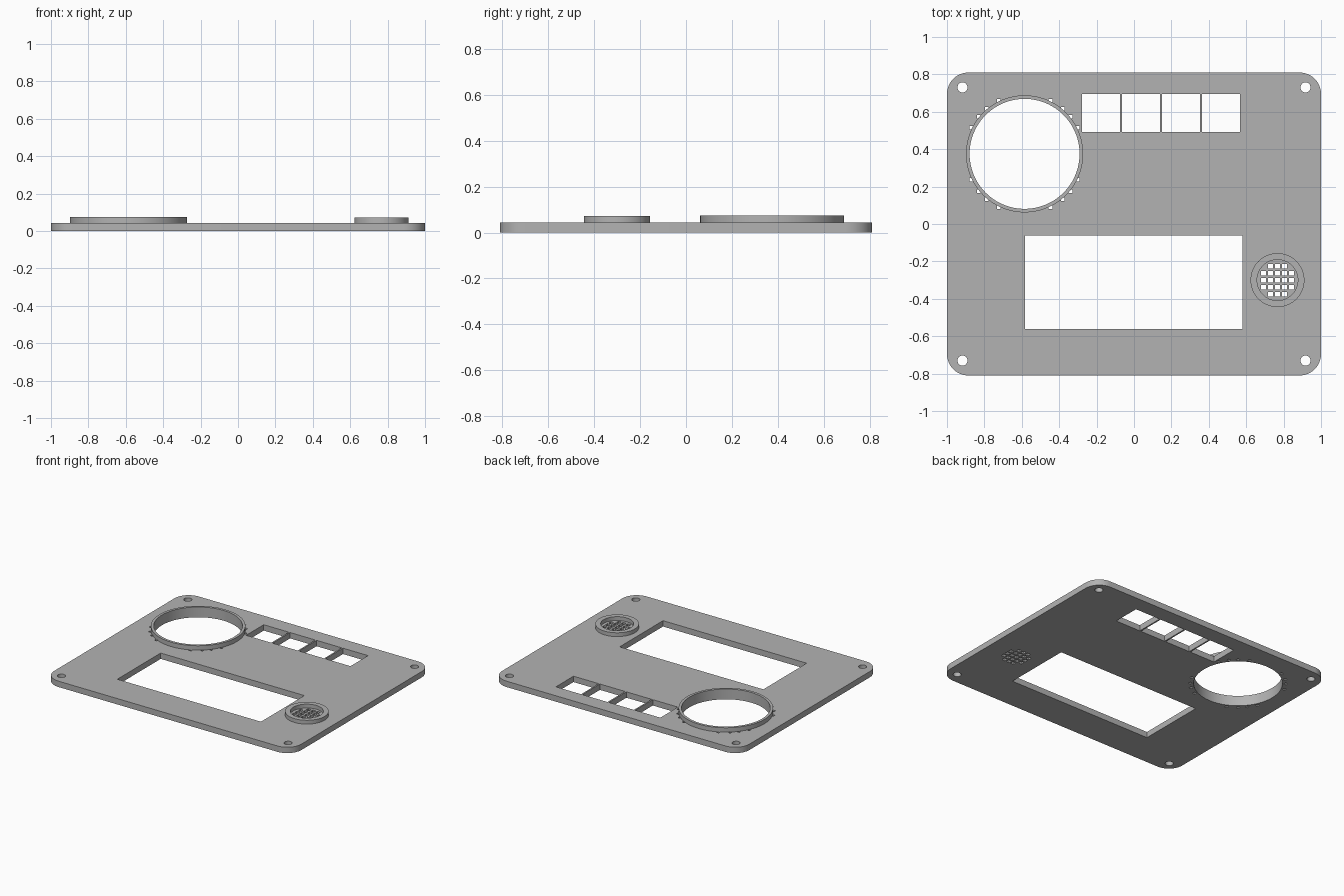
import bpy, bmesh, math
from mathutils import Matrix, Vector

if "Cube" in bpy.data.objects:
    bpy.data.objects.remove(bpy.data.objects["Cube"], do_unlink=True)

grey = bpy.data.materials.new("panel grey")
grey.use_nodes = True
colour = (0.45, 0.45, 0.45, 1)
grey.diffuse_color = colour
grey.node_tree.nodes["Principled BSDF"].inputs["Base Color"].default_value = colour

THICK = 0.043
DIAL = Vector((-0.585, 0.375, 0))
SPEAKER = Vector((0.767, -0.3, 0))


def finish(bm, name):
    bmesh.ops.recalc_face_normals(bm, faces=bm.faces)
    mesh = bpy.data.meshes.new(name)
    bm.to_mesh(mesh)
    bm.free()
    mesh.materials.append(grey)
    obj = bpy.data.objects.new(name, mesh)
    bpy.context.collection.objects.link(obj)
    return obj


def add_box(bm, x, y, w, h, z0=-0.1, z1=0.2, turn=0):
    place = (Matrix.Translation((x, y, (z0 + z1) / 2))
             @ Matrix.Rotation(turn, 4, 'Z') @ Matrix.Diagonal((w, h, z1 - z0, 1)))
    bmesh.ops.create_cube(bm, size=1, matrix=place)


def add_disc(bm, x, y, r, z0=-0.1, z1=0.2, sides=64):
    bmesh.ops.create_cone(bm, cap_ends=True, segments=sides, radius1=r, radius2=r,
                          depth=z1 - z0, matrix=Matrix.Translation((x, y, (z0 + z1) / 2)))


def cut(obj, cutter_bm):
    cutter = finish(cutter_bm, obj.name + "_cutter")
    cutter.hide_render = True
    mod = obj.modifiers.new("openings", 'BOOLEAN')
    mod.operation = 'DIFFERENCE'
    mod.solver = 'EXACT'
    mod.object = cutter
    bpy.context.view_layer.objects.active = obj
    bpy.ops.object.modifier_apply(modifier=mod.name)
    bpy.data.objects.remove(cutter, do_unlink=True)


def ring(name, centre, outer, inner, z0, z1, sides):
    bm = bmesh.new()
    corners = [(inner, z0), (outer, z0), (outer, z1), (inner, z1)]
    loops = []
    for i in range(sides):
        a = math.tau * i / sides
        loops.append([bm.verts.new(centre + Vector((r * math.cos(a), r * math.sin(a), z)))
                      for r, z in corners])
    for i in range(sides):
        a, b = loops[i], loops[(i + 1) % sides]
        for k in range(4):
            n = (k + 1) % 4
            bm.faces.new((a[k], b[k], b[n], a[n]))
    return finish(bm, name)


# Panel with rounded corners
bm = bmesh.new()
R = 0.115
outline = []
for q, (sx, sy) in enumerate([(1, 1), (-1, 1), (-1, -1), (1, -1)]):
    for i in range(13):
        a = math.pi / 2 * (q + i / 12)
        outline.append(bm.verts.new((sx * (1 - R) + R * math.cos(a),
                                     sy * (0.81 - R) + R * math.sin(a), 0)))
base = bm.faces.new(outline)
top = bmesh.ops.extrude_face_region(bm, geom=[base])
bmesh.ops.translate(bm, vec=(0, 0, THICK),
                    verts=[v for v in top["geom"] if isinstance(v, bmesh.types.BMVert)])
panel = finish(bm, "panel")

# Openings: screen, buttons, dial, speaker, screw holes and dial slots
bm = bmesh.new()
add_box(bm, -0.002, -0.311, 1.162, 0.501)
for i in range(4):
    add_box(bm, -0.177 + 0.2137 * i, 0.593, 0.203, 0.203)
add_disc(bm, DIAL.x, DIAL.y, 0.294, sides=96)
add_disc(bm, SPEAKER.x, SPEAKER.y, 0.109)
for sx in (-1, 1):
    for sy in (-1, 1):
        add_disc(bm, sx * 0.917, sy * 0.73, 0.027, sides=32)
        for deg in (26, 39, 50, 64):
            a = math.radians(deg)
            add_box(bm, DIAL.x + sx * 0.316 * math.cos(a),
                    DIAL.y + sy * 0.316 * math.sin(a), 0.019, 0.019)
cut(panel, bm)

# Raised rims
dial_rim = ring("dial_rim", DIAL, 0.313, 0.294, THICK, 0.075, 96)
speaker_rim = ring("speaker_rim", SPEAKER, 0.144, 0.109, THICK, 0.071, 64)

# Speaker grille with square holes
bm = bmesh.new()
add_disc(bm, SPEAKER.x, SPEAKER.y, 0.109, 0, THICK)
grille = finish(bm, "speaker_grille")
bm = bmesh.new()
for i in range(-2, 3):
    for j in range(-2, 3):
        if abs(i) + abs(j) < 4:
            add_box(bm, SPEAKER.x + i * 0.0374, SPEAKER.y + j * 0.0374, 0.025, 0.025)
cut(grille, bm)

# Smooth curved walls, sharp edges
bpy.ops.object.select_all(action='DESELECT')
for obj in (panel, dial_rim, speaker_rim, grille):
    obj.select_set(True)
bpy.context.view_layer.objects.active = panel
bpy.ops.object.shade_smooth_by_angle(angle=math.radians(30))
